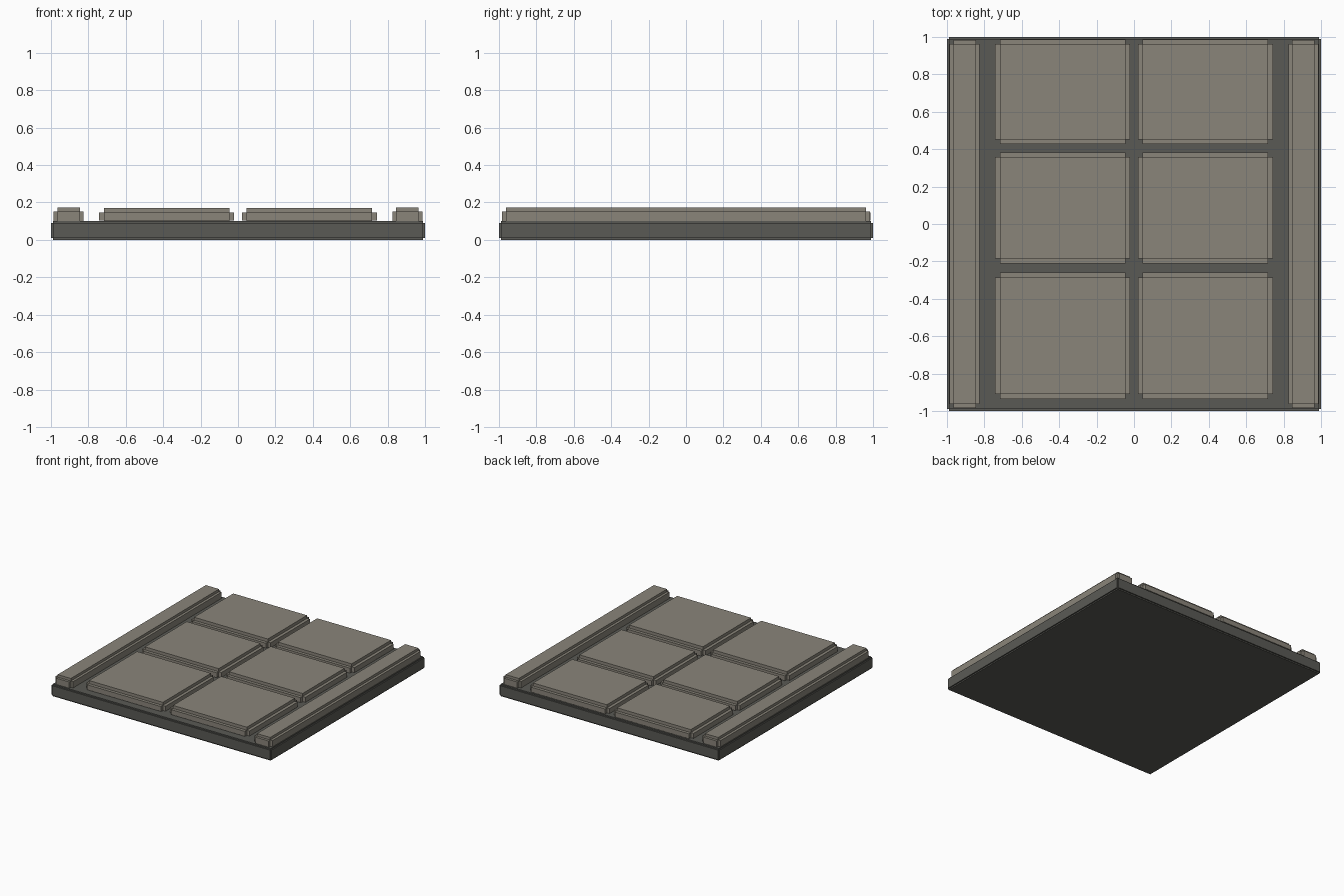
import bpy, bmesh
from mathutils import Matrix, Vector

if "Cube" in bpy.data.objects:
    bpy.data.objects.remove(bpy.data.objects["Cube"])


def srgb(r, g, b):
    lin = [(c / 255 / 12.92) if c < 10 else ((c / 255 + 0.055) / 1.055) ** 2.4 for c in (r, g, b)]
    return (*lin, 1.0)


def material(name, rgb):
    m = bpy.data.materials.new(name)
    m.diffuse_color = srgb(*rgb)
    m.use_nodes = True
    m.node_tree.nodes["Principled BSDF"].inputs["Base Color"].default_value = m.diffuse_color
    return m


dark_stone = material("dark stone", (90, 90, 85))
light_stone = material("light stone", (138, 133, 122))


def stepped_block(name, lo, hi, step, mat):
    """Block with stepped edges: three boxes, each inset on the two other axes."""
    lo, hi = Vector(lo), Vector(hi)
    centre, size = (lo + hi) / 2, hi - lo
    bm = bmesh.new()
    for axis in range(3):
        dims = [size[i] if i == axis else size[i] - 2 * step for i in range(3)]
        bmesh.ops.create_cube(bm, size=1, matrix=Matrix.Translation(centre) @ Matrix.Diagonal((*dims, 1)))
    mesh = bpy.data.meshes.new(name)
    bm.to_mesh(mesh)
    bm.free()
    mesh.materials.append(mat)
    obj = bpy.data.objects.new(name, mesh)
    bpy.context.collection.objects.link(obj)
    return obj


# Base slab
stepped_block("base_slab", (-1, -1, 0), (1, 1, 0.1), 0.01, dark_stone)

# Raised rails along both sides
for side, x0, x1 in (("left", -0.987, -0.825), ("right", 0.825, 0.987)):
    stepped_block(f"{side}_rail", (x0, -0.983, 0.08), (x1, 0.983, 0.173), 0.021, light_stone)

# Paving tiles: two columns of three rows
rows = (("front", -0.935, -0.26), ("middle", -0.21, 0.383), ("back", 0.427, 0.987))
for side, x0, x1 in (("left", -0.742, -0.021), ("right", 0.021, 0.742)):
    for row, y0, y1 in rows:
        stepped_block(f"{row}_{side}_tile", (x0, y0, 0.08), (x1, y1, 0.171), 0.025, light_stone)
